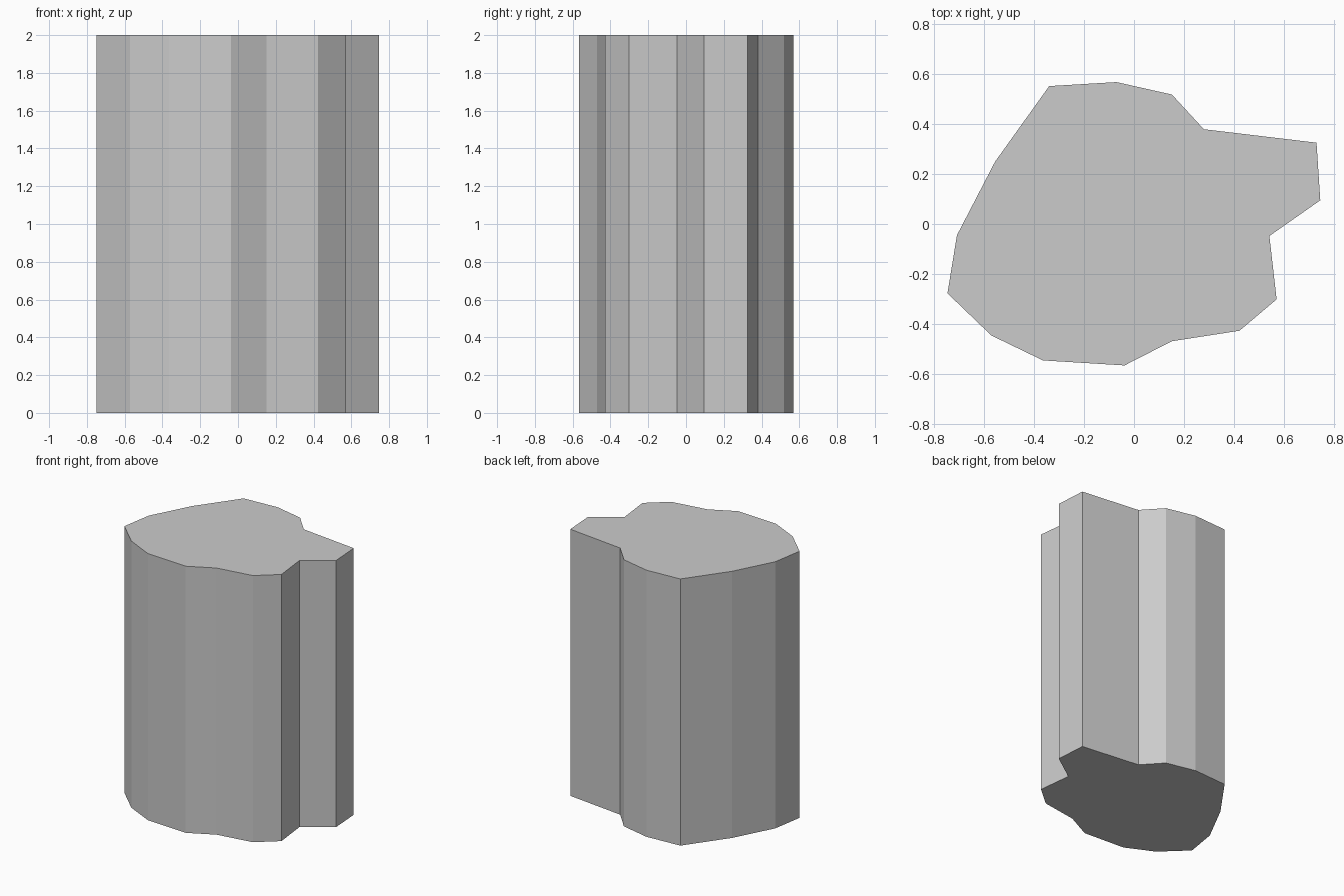
import bpy, bmesh

if "Cube" in bpy.data.objects:
    bpy.data.objects.remove(bpy.data.objects["Cube"])

# Irregular outline seen from above, counter-clockwise
outline = [
    (-0.748, -0.278), (-0.572, -0.447), (-0.365, -0.547), (-0.038, -0.567),
    (0.152, -0.470), (0.423, -0.428), (0.572, -0.302), (0.543, -0.048),
    (0.747, 0.095), (0.732, 0.326), (0.280, 0.380), (0.152, 0.519),
    (-0.070, 0.569), (-0.340, 0.553), (-0.557, 0.250), (-0.710, -0.045),
]
HEIGHT = 2.0

# Flat-faced column: base face extruded straight up
bm = bmesh.new()
base = bm.faces.new([bm.verts.new((x, y, 0)) for x, y in outline])
result = bmesh.ops.extrude_face_region(bm, geom=[base], use_keep_orig=True)
top = [g for g in result["geom"] if isinstance(g, bmesh.types.BMVert)]
bmesh.ops.translate(bm, verts=top, vec=(0, 0, HEIGHT))
bmesh.ops.recalc_face_normals(bm, faces=bm.faces)

mesh = bpy.data.meshes.new("rock_column")
bm.to_mesh(mesh)
bm.free()
column = bpy.data.objects.new("rock_column", mesh)
bpy.context.collection.objects.link(column)
